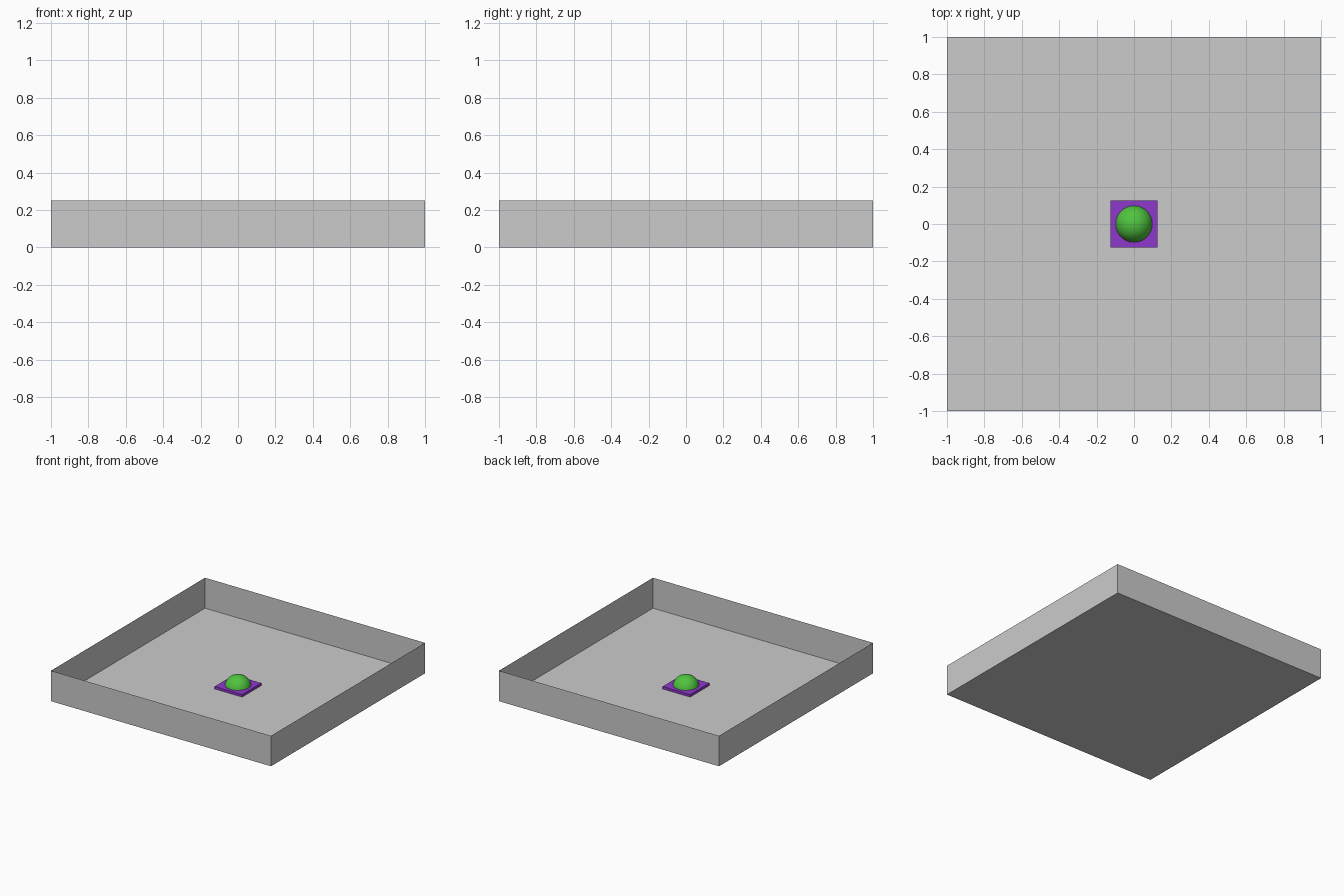
import bpy, bmesh

if "Cube" in bpy.data.objects:
    bpy.data.objects.remove(bpy.data.objects["Cube"])


def make(name, bm, color=None):
    mesh = bpy.data.meshes.new(name)
    bm.to_mesh(mesh)
    bm.free()
    obj = bpy.data.objects.new(name, mesh)
    bpy.context.collection.objects.link(obj)
    if color:
        mat = bpy.data.materials.new(name + "_paint")
        mat.diffuse_color = color
        mat.use_nodes = True
        mat.node_tree.nodes["Principled BSDF"].inputs["Base Color"].default_value = mat.diffuse_color
        mesh.materials.append(mat)
    return obj


def box(size, height):
    bm = bmesh.new()
    bmesh.ops.create_cube(bm, size=1)
    for v in bm.verts:
        v.co.x *= size
        v.co.y *= size
        v.co.z = (v.co.z + 0.5) * height
    return bm


# Thin-walled tray, open at the top
bm = box(2, 0.25)
lid = [f for f in bm.faces if f.normal.z > 0.5]
bmesh.ops.delete(bm, geom=lid, context='FACES_ONLY')
make("tray", bm)

# Square base plate
make("button_plate", box(0.25, 0.02), (0.27, 0.04, 0.6, 1))

# Smooth domed button: upper half of a sphere
bm = bmesh.new()
bmesh.ops.create_uvsphere(bm, u_segments=32, v_segments=16, radius=0.1)
bmesh.ops.bisect_plane(bm, geom=bm.verts[:] + bm.edges[:] + bm.faces[:],
                       plane_co=(0, 0, 0), plane_no=(0, 0, 1), clear_inner=True)
for f in bm.faces:
    f.smooth = True
make("button_dome", bm, (0.08, 0.55, 0.05, 1))
